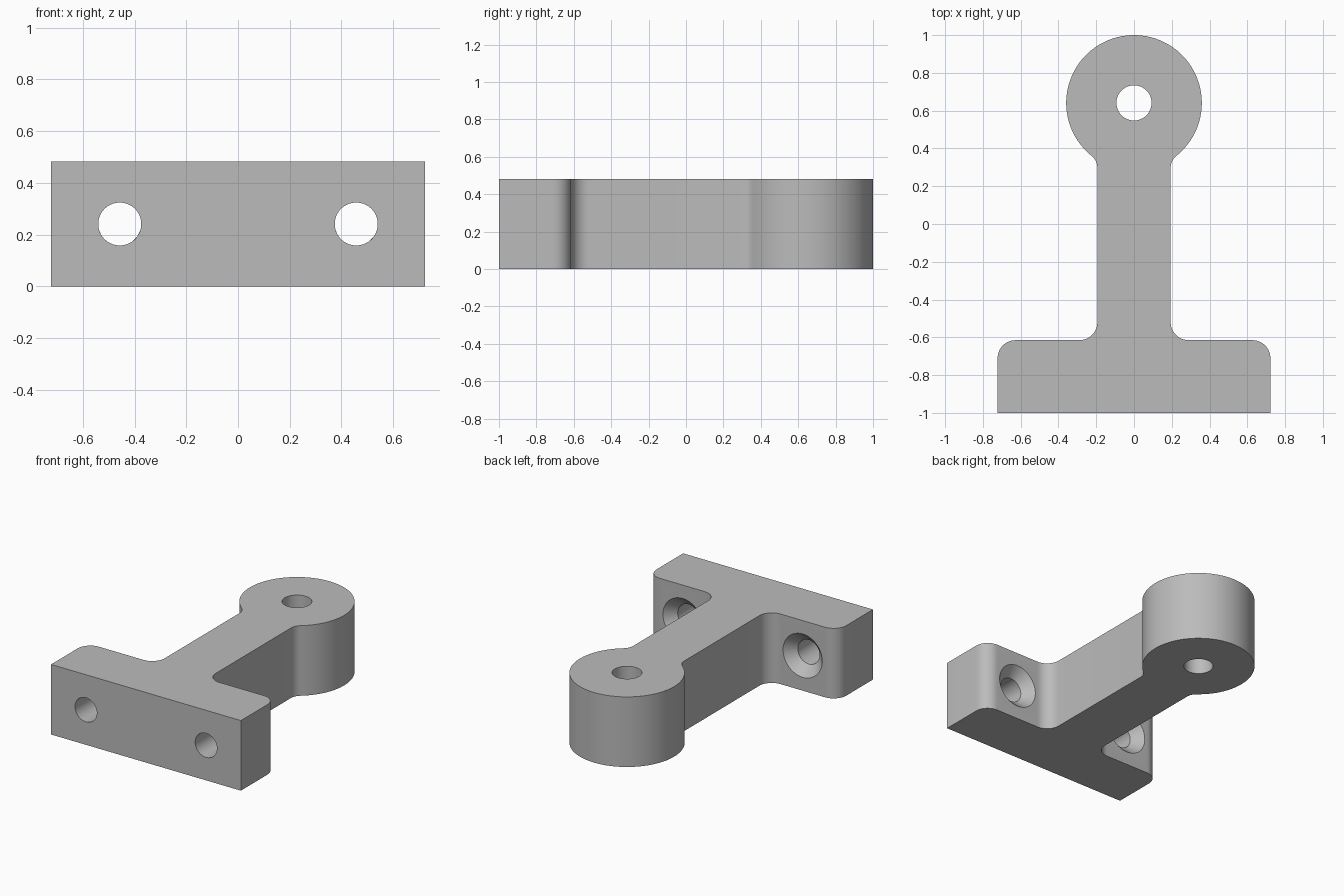
import bpy, bmesh, math
from mathutils import Matrix, Vector

if "Cube" in bpy.data.objects:
    bpy.data.objects.remove(bpy.data.objects["Cube"])

HEIGHT = 0.482
FOOT_X, FOOT_BACK = 0.722, -0.615
STEM_X = 0.194
FILLET = 0.095                      # foot corners and foot-to-stem
HEAD_Y, HEAD_R, NECK_R = 0.641, 0.359, 0.08
PIN_R = 0.093
SCREW_X, SCREW_R, SINK_R = 0.457, 0.083, 0.149

grey = bpy.data.materials.new("machined grey")
grey.use_nodes = True
colour = (0.5, 0.5, 0.5, 1)
grey.diffuse_color = colour
grey.node_tree.nodes["Principled BSDF"].inputs["Base Color"].default_value = colour


def arc(cx, cy, r, start, end, steps):
    """Points on an arc, angles in radians."""
    angles = [start + (end - start) * i / steps for i in range(steps + 1)]
    return [(cx + r * math.cos(a), cy + r * math.sin(a)) for a in angles]


def finish(bm, name):
    bmesh.ops.recalc_face_normals(bm, faces=bm.faces[:])
    mesh = bpy.data.meshes.new(name)
    bm.to_mesh(mesh)
    bm.free()
    mesh.materials.append(grey)
    obj = bpy.data.objects.new(name, mesh)
    bpy.context.collection.objects.link(obj)
    return obj


def cutter(name, r1, r2, start, end):
    """Round or tapered cutter running from start to end."""
    start, end = Vector(start), Vector(end)
    axis = end - start
    turn = axis.to_track_quat("Z", "Y").to_matrix().to_4x4()
    bm = bmesh.new()
    bmesh.ops.create_cone(bm, cap_ends=True, segments=64, radius1=r1, radius2=r2,
                          depth=axis.length,
                          matrix=Matrix.Translation((start + end) / 2) @ turn)
    obj = finish(bm, name)
    obj.hide_render = True
    return obj


# Right half of the outline: foot, stem, neck blend, round head
neck_x = STEM_X + NECK_R
drop = math.sqrt((HEAD_R + NECK_R) ** 2 - neck_x ** 2)
neck_y = HEAD_Y - drop
lean = math.atan2(drop, neck_x)
half = [(FOOT_X, -1)]
half += arc(FOOT_X - FILLET, FOOT_BACK - FILLET, FILLET, 0, math.pi / 2, 12)
half += arc(STEM_X + FILLET, FOOT_BACK + FILLET, FILLET, -math.pi / 2, -math.pi, 12)
half += arc(neck_x, neck_y, NECK_R, math.pi, math.pi - lean, 8)
half += arc(HEAD_X := 0, HEAD_Y, HEAD_R, -lean, math.pi / 2, 40)[1:]
outline = half + [(-x, y) for x, y in reversed(half[:-1])]

# Bracket body
bm = bmesh.new()
base = bm.faces.new([bm.verts.new((x, y, 0)) for x, y in outline])
top = bmesh.ops.extrude_face_region(bm, geom=[base])["geom"]
bmesh.ops.translate(bm, vec=(0, 0, HEIGHT),
                    verts=[v for v in top if isinstance(v, bmesh.types.BMVert)])
bracket = finish(bm, "bracket")

# Pin hole, screw holes and countersinks
mid = HEIGHT / 2
cutters = [cutter("pin_hole_cutter", PIN_R, PIN_R, (0, HEAD_Y, -0.1), (0, HEAD_Y, HEIGHT + 0.1))]
sink = SINK_R - SCREW_R
extra = 0.01
for side, x in (("left", SCREW_X), ("right", -SCREW_X)):
    cutters.append(cutter(side + "_screw_cutter", SCREW_R, SCREW_R,
                          (x, -1.1, mid), (x, FOOT_BACK + 0.05, mid)))
    cutters.append(cutter(side + "_countersink_cutter", SCREW_R, SINK_R + extra,
                          (x, FOOT_BACK - sink, mid), (x, FOOT_BACK + extra, mid)))

bpy.ops.object.select_all(action="DESELECT")
bracket.select_set(True)
bpy.context.view_layer.objects.active = bracket
for tool in cutters:
    cut = bracket.modifiers.new(tool.name, "BOOLEAN")
    cut.operation = "DIFFERENCE"
    cut.solver = "EXACT"
    cut.object = tool
    bpy.ops.object.modifier_apply(modifier=cut.name)
    bpy.data.objects.remove(tool)

# Smooth round walls, crisp rims
bpy.ops.object.shade_smooth_by_angle(angle=math.radians(30))
